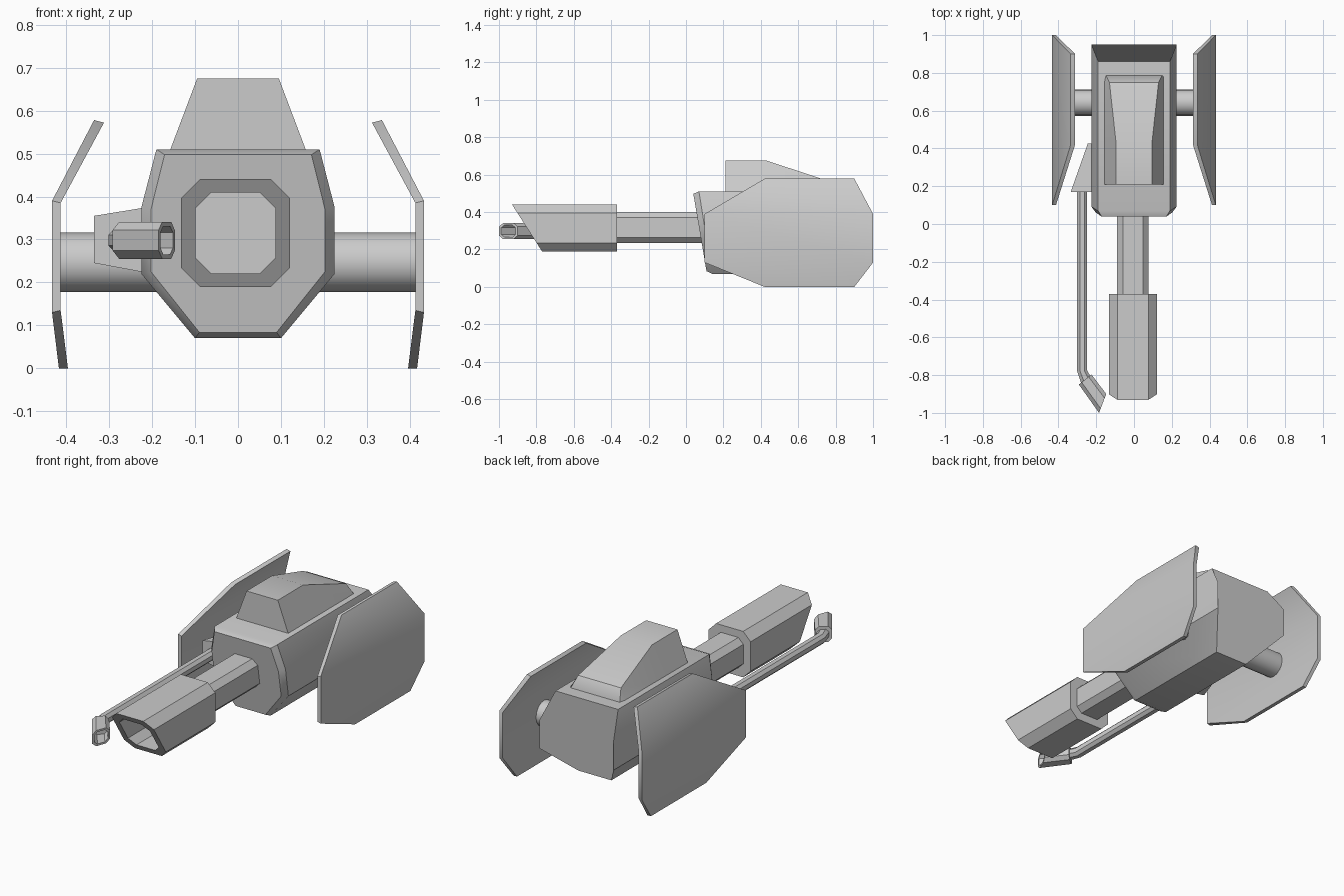
import bpy, bmesh, math
from mathutils import Vector

if "Cube" in bpy.data.objects:
    bpy.data.objects.remove(bpy.data.objects["Cube"])


def finish(obj, angle=35):
    bpy.ops.object.select_all(action='DESELECT')
    obj.select_set(True)
    bpy.context.view_layer.objects.active = obj
    bpy.ops.object.shade_smooth_by_angle(angle=math.radians(angle))
    return obj


def loft(name, rings, angle=35):
    """Skin closed rings of equal length and cap both ends."""
    bm = bmesh.new()
    loops = [[bm.verts.new(p) for p in r] for r in rings]
    n = len(loops[0])
    for a, b in zip(loops, loops[1:]):
        for i in range(n):
            j = (i + 1) % n
            bm.faces.new((a[i], a[j], b[j], b[i]))
    bm.faces.new(loops[0])
    bm.faces.new(loops[-1])
    bmesh.ops.recalc_face_normals(bm, faces=bm.faces)
    mesh = bpy.data.meshes.new(name)
    bm.to_mesh(mesh)
    bm.free()
    obj = bpy.data.objects.new(name, mesh)
    bpy.context.collection.objects.link(obj)
    return finish(obj, angle)


def chamfered(w, h, c):
    """Eight-sided rectangle outline, half sizes w and h."""
    return [(-w, -h + c), (-w + c, -h), (w - c, -h), (w, -h + c),
            (w, h - c), (w - c, h), (-w + c, h), (-w, h - c)]


def section(outline, cx, cz, y):
    """Place an outline across the y axis; y may be a function of z."""
    return [(cx + u, y(cz + v) if callable(y) else y, cz + v) for u, v in outline]


# Main hull: octagonal, leaning nose, wedge tail
hull = [(-0.19, 0.51), (0.19, 0.51), (0.225, 0.375), (0.225, 0.22),
        (0.10, 0.07), (-0.10, 0.07), (-0.225, 0.22), (-0.225, 0.375)]
tail = {0.51: 0.86, 0.375: 0.95, 0.22: 0.95, 0.07: 0.79}


def nose(z):
    return 0.04 + (0.505 - z) * 0.16


loft("hull", [
    [(x * 0.9, nose(z), 0.3 + (z - 0.3) * 0.94) for x, z in hull],
    [(x, nose(z) + 0.03, z) for x, z in hull],
    [(x, tail[z], z) for x, z in hull]])

# Raised hump on top of the hull
hump = [(0.21, 0.095, 0.675, 0.165), (0.43, 0.095, 0.675, 0.165),
        (0.75, 0.13, 0.570, 0.165), (0.79, 0.15, 0.505, 0.165)]
loft("top_hump", [[(-b, y, 0.49), (-t, y, z), (t, y, z), (b, y, 0.49)]
                  for y, t, z, b in hump])

# Main barrel
loft("barrel", [section(chamfered(0.083, 0.083, 0.03), -0.006, 0.317, y)
                for y in (-0.40, 0.12)])


# Hollow muzzle sleeve with a raked mouth
def rake(z):
    return -0.93 + (0.44 - z) * 0.64


outer, inner = chamfered(0.127, 0.126, 0.045), chamfered(0.093, 0.094, 0.036)
loft("muzzle_sleeve", [section(outer, -0.006, 0.315, -0.37),
                       section(outer, -0.006, 0.315, rake),
                       section(inner, -0.006, 0.315, rake),
                       section(inner, -0.006, 0.315, -0.45)])

# Side pipe, bending inward at its end
tube = chamfered(0.027, 0.027, 0.015)
loft("side_pipe", [section(tube, -0.275, 0.298, 0.20),
                   section(tube, -0.275, 0.298, -0.775),
                   [(-0.248 + u, -0.84 + u * 0.6, 0.298 + v) for u, v in tube]])

# Angled hollow pipe nozzle
back_l, back_r = Vector((-0.292, -0.85, 0)), Vector((-0.225, -0.797, 0))
tip_l, tip_r = Vector((-0.185, -1.0, 0)), Vector((-0.147, -0.90, 0))


def nozzle_ring(t, scale):
    left, right = back_l.lerp(tip_l, t), back_r.lerp(tip_r, t)
    return [left.lerp(right, (u * scale + 1) / 2) + Vector((0, 0, 0.298 + v * scale * 0.043))
            for u, v in chamfered(1, 1, 0.45)]


loft("pipe_nozzle", [nozzle_ring(0, 1), nozzle_ring(1, 1),
                     nozzle_ring(1, 0.76), nozzle_ring(0.35, 0.76)])

# Tapered fairing that holds the pipe
loft("pipe_fairing", [
    [(-0.335, 0.17, 0.245), (-0.335, 0.17, 0.355), (-0.20, 0.17, 0.377), (-0.20, 0.17, 0.22)],
    [(-0.245, 0.425, 0.245), (-0.245, 0.425, 0.355), (-0.20, 0.425, 0.377), (-0.20, 0.425, 0.22)]])

# Axle through the hull
bpy.ops.mesh.primitive_cylinder_add(vertices=16, radius=0.069, depth=0.836,
                                    location=(0, 0.642, 0.247),
                                    rotation=(0, math.pi / 2, 0))
bpy.context.object.name = "axle"
finish(bpy.context.object)

# Bent side panels: outer x, inner x, outer z, inner z, y range
rows = [(0.335, 0.312, 0.578, 0.572, 0.42, 0.90),
        (0.433, 0.413, 0.390, 0.385, 0.10, 1.00),
        (0.433, 0.413, 0.130, 0.135, 0.10, 1.00),
        (0.417, 0.396, 0.000, 0.000, 0.42, 0.90)]
for side, label in ((1, "right"), (-1, "left")):
    loft("side_panel_" + label, [
        [(side * xo, y0, zo), (side * xo, y1, zo), (side * xi, y1, zi), (side * xi, y0, zi)]
        for xo, xi, zo, zi, y0, y1 in rows], 40)
